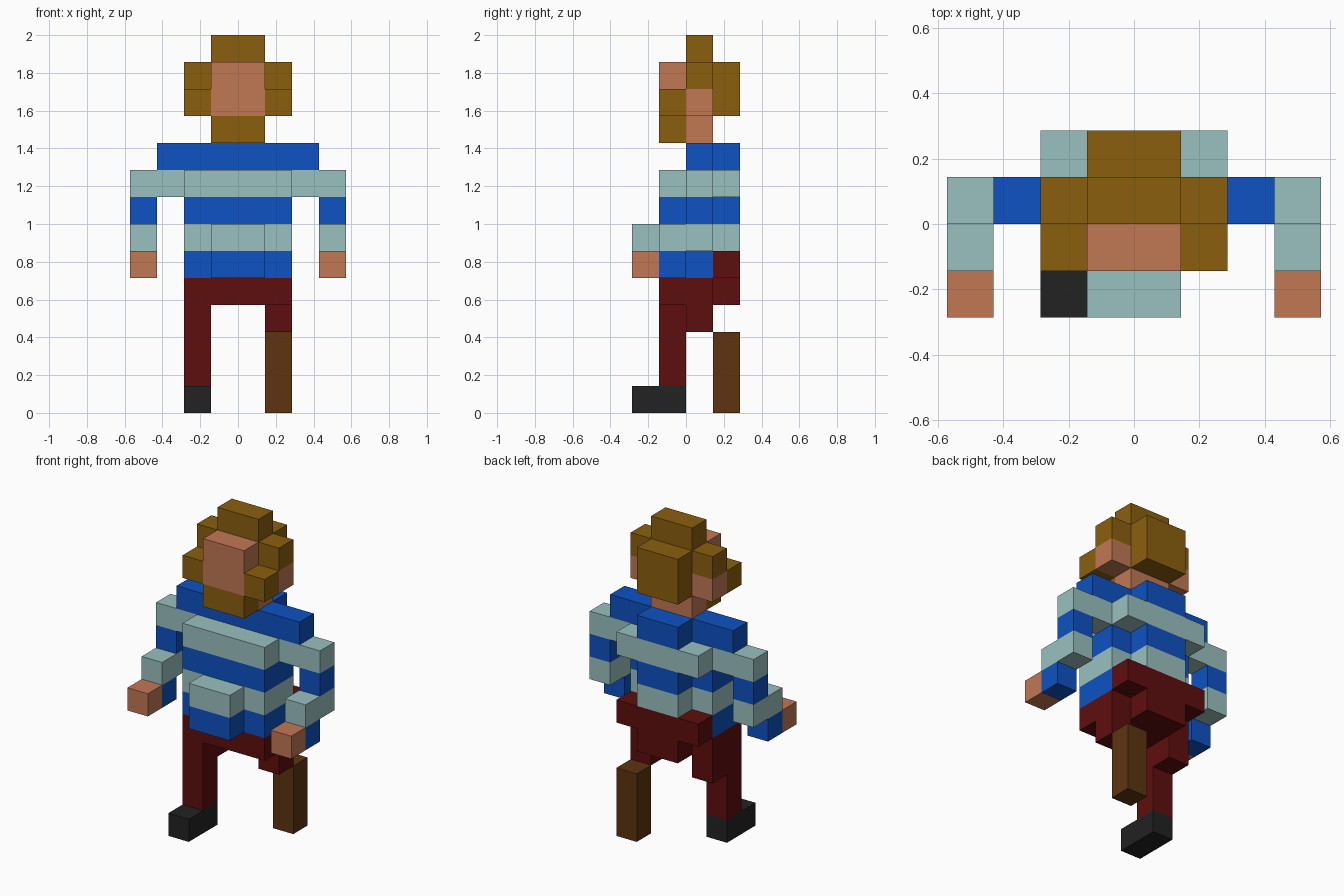
import bpy

if "Cube" in bpy.data.objects:
    bpy.data.objects.remove(bpy.data.objects["Cube"])

U = 1 / 7  # one block; the figure is 14 blocks tall


def material(name, rgb):
    """Flat material from 0-255 display values."""
    m = bpy.data.materials.new(name)
    lin = [((c / 255 + 0.055) / 1.055) ** 2.4 if c > 10 else c / 255 / 12.92 for c in rgb]
    m.diffuse_color = (*lin, 1)
    m.use_nodes = True
    m.node_tree.nodes["Principled BSDF"].inputs["Base Color"].default_value = m.diffuse_color
    return m


HAIR = material("golden_brown_hair", (139, 95, 14))
SKIN = material("skin", (193, 120, 84))
BLUE = material("blue_cloth", (14, 82, 194))
PALE = material("pale_teal_cloth", (154, 192, 192))
RED = material("dark_red_cloth", (95, 14, 14))
BLACK = material("black_leather", (34, 34, 34))
WOOD = material("wood", (94, 52, 16))


def box(name, mat, x, y, z):
    """Box spanning the given (low, high) block ranges."""
    verts = [(a * U, b * U, c * U) for c in z for b in y for a in x]
    faces = [(0, 2, 3, 1), (4, 5, 7, 6), (0, 1, 5, 4),
             (2, 6, 7, 3), (0, 4, 6, 2), (1, 3, 7, 5)]
    mesh = bpy.data.meshes.new(name)
    mesh.from_pydata(verts, [], faces)
    mesh.materials.append(mat)
    obj = bpy.data.objects.new(name, mesh)
    bpy.context.collection.objects.link(obj)
    return obj


def pair(name, mat, x, y, z):
    """Matching boxes on both sides of x = 0."""
    box(name + "_right", mat, x, y, z)
    box(name + "_left", mat, (-x[1], -x[0]), y, z)


# Legs: one booted leg, one wooden peg
box("shoe", BLACK, (-2, -1), (-2, 0), (0, 1))
box("lower_leg", RED, (-2, -1), (-1, 0), (1, 4))
box("peg_leg", WOOD, (1, 2), (1, 2), (0, 3))
pair("thigh", RED, (1, 2), (0, 1), (3, 4))

# Trousers
box("hips", RED, (-2, 2), (-1, 1), (4, 5))
box("seat", RED, (-1, 1), (1, 2), (4, 5))
box("waistband_back", RED, (-2, 2), (1, 2), (5, 6))

# Striped shirt
box("shirt_hem", BLUE, (-2, 2), (-1, 1), (5, 6))
box("shirt_low_stripe", PALE, (-2, 2), (-1, 1), (6, 7))
box("shirt_middle", BLUE, (-2, 2), (-1, 1), (7, 8))
box("shirt_chest_stripe", PALE, (-2, 2), (-1, 2), (8, 9))
box("shoulders", BLUE, (-3, 3), (0, 1), (9, 10))
box("belly_low", BLUE, (-1, 1), (-2, -1), (5, 6))
box("belly_top", PALE, (-1, 1), (-2, -1), (6, 7))
box("back_low_stripe", PALE, (-1, 1), (1, 2), (6, 7))
box("back_middle", BLUE, (-1, 1), (1, 2), (7, 8))
box("back_top", BLUE, (-1, 1), (1, 2), (9, 10))

# Arms
pair("upper_arm", PALE, (2, 4), (0, 1), (8, 9))
pair("elbow", BLUE, (3, 4), (0, 1), (7, 8))
pair("forearm", PALE, (3, 4), (-1, 1), (6, 7))
pair("cuff", BLUE, (3, 4), (-1, 0), (5, 6))
pair("hand", SKIN, (3, 4), (-2, -1), (5, 6))

# Head
box("neck", SKIN, (-1, 1), (0, 1), (10, 11))
box("head_core", SKIN, (-2, 2), (0, 1), (11, 12))
box("face", SKIN, (-1, 1), (-1, 0), (11, 13))
box("beard", HAIR, (-1, 1), (-1, 0), (10, 11))
pair("sideburn", HAIR, (1, 2), (-1, 0), (11, 12))
box("hair_band", HAIR, (-2, 2), (0, 1), (12, 13))
box("hair_back", HAIR, (-1, 1), (1, 2), (11, 13))
box("hair_top", HAIR, (-1, 1), (0, 1), (13, 14))
